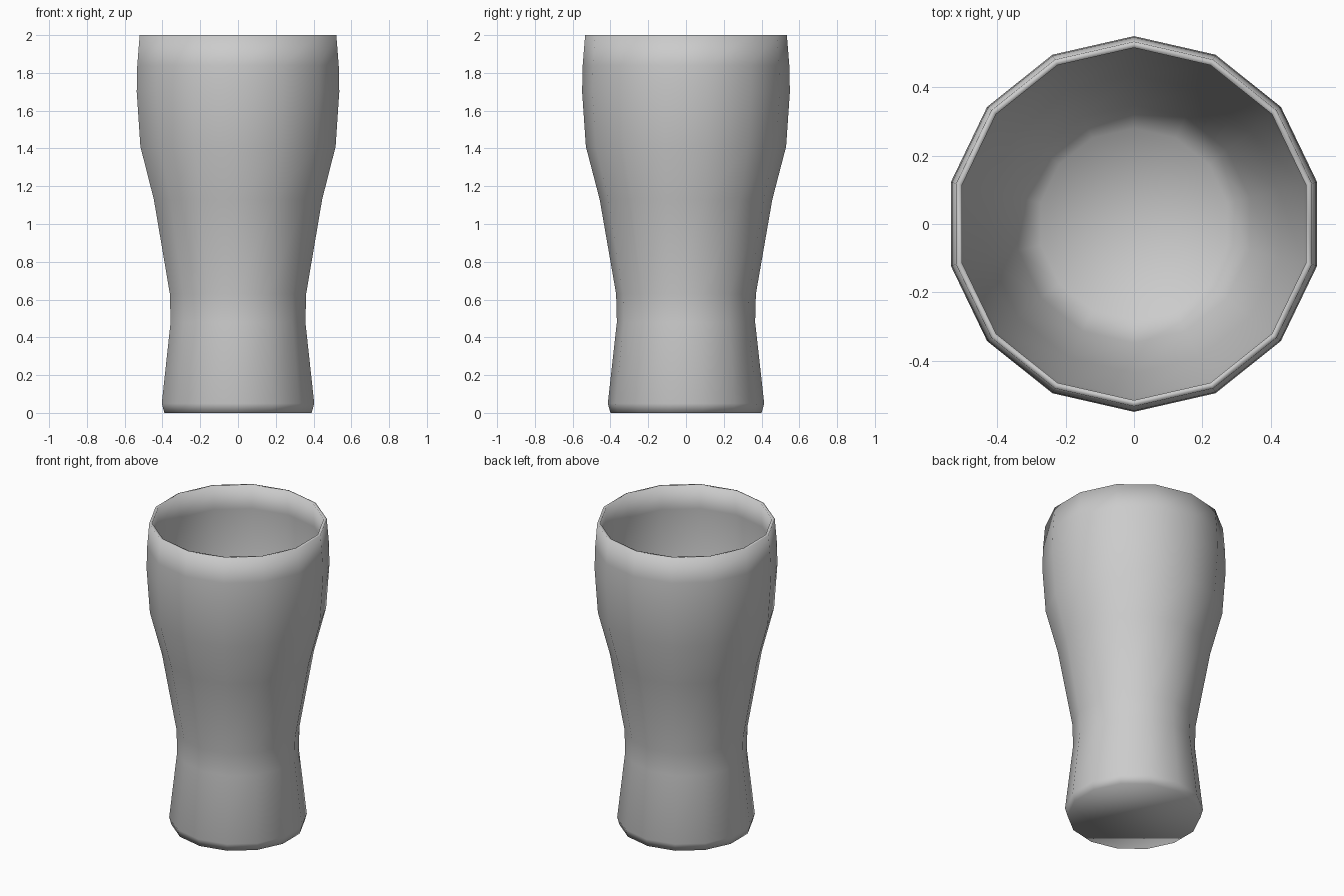
import bpy, bmesh, math

if "Cube" in bpy.data.objects:
    bpy.data.objects.remove(bpy.data.objects["Cube"])

SIDES = 14

# Radius, height: outer wall from the base up, over the rim, down the inner wall
profile = [
    (0.40, 0.0), (0.414, 0.05), (0.366, 0.48), (0.37, 0.63), (0.457, 1.13),
    (0.53, 1.41), (0.55, 1.70), (0.547, 1.84), (0.534, 2.0),
    (0.516, 2.0), (0.526, 1.84), (0.529, 1.70), (0.509, 1.41),
    (0.436, 1.13), (0.348, 0.64), (0.28, 0.56),
]

bm = bmesh.new()
rings = []
for r, z in profile:
    ring = []
    for i in range(SIDES):
        a = math.pi / 2 + math.tau * i / SIDES
        ring.append(bm.verts.new((r * math.cos(a), r * math.sin(a), z)))
    rings.append(ring)

# Wall faces
for low, high in zip(rings, rings[1:]):
    for i in range(SIDES):
        j = (i + 1) % SIDES
        bm.faces.new((low[i], low[j], high[j], high[i]))

# Flat base and rounded inner floor
bm.faces.new(list(reversed(rings[0])))
centre = bm.verts.new((0, 0, 0.53))
for i in range(SIDES):
    bm.faces.new((rings[-1][i], rings[-1][(i + 1) % SIDES], centre))

bmesh.ops.recalc_face_normals(bm, faces=bm.faces)
for f in bm.faces:
    f.smooth = True

mesh = bpy.data.meshes.new("drinking_glass")
bm.to_mesh(mesh)
bm.free()
glass = bpy.data.objects.new("drinking_glass", mesh)
bpy.context.collection.objects.link(glass)
